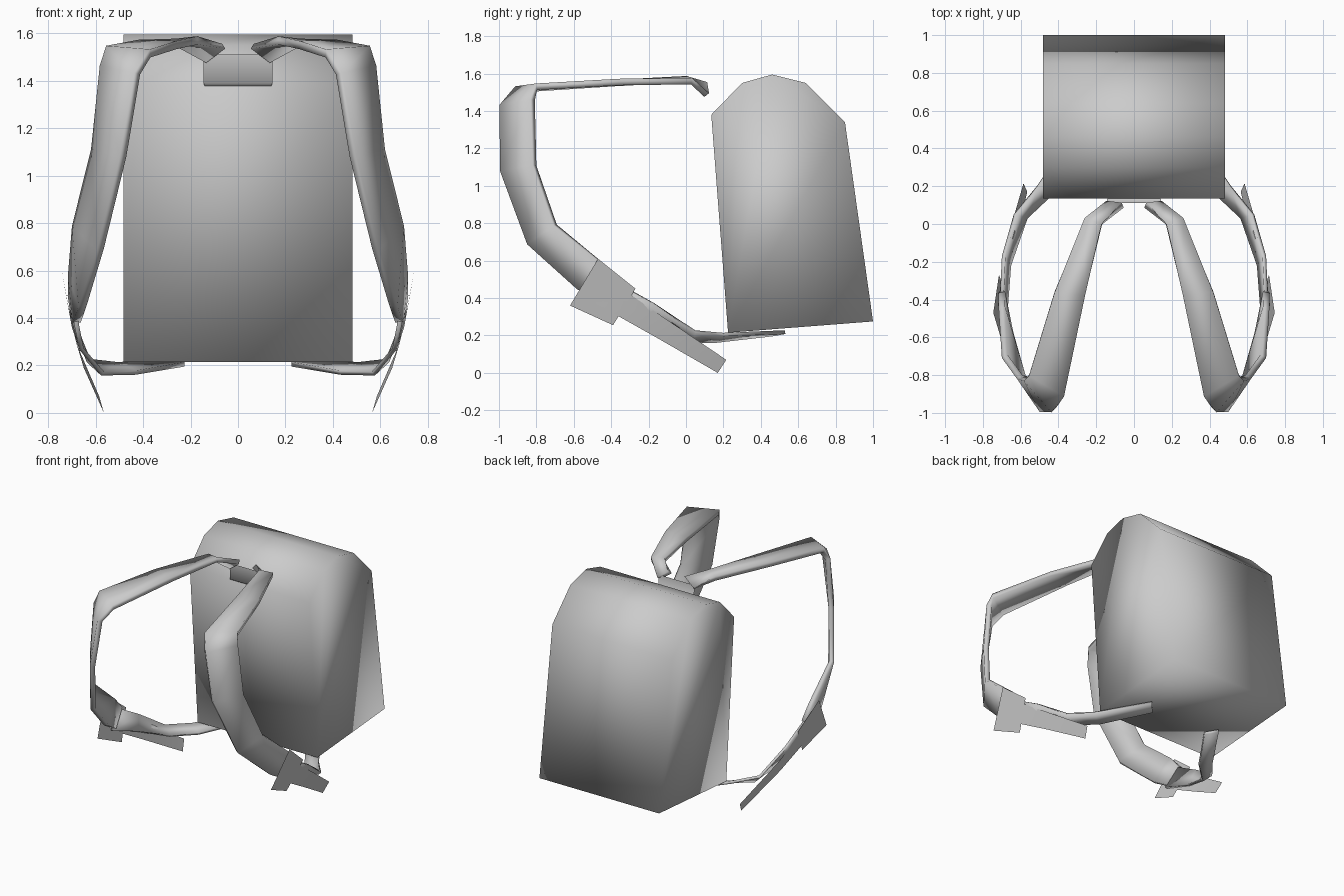
import bpy, bmesh
from mathutils import Vector

if "Cube" in bpy.data.objects:
    bpy.data.objects.remove(bpy.data.objects["Cube"])


def make_object(name, bm, mirror=False):
    """Finish a bmesh as a smooth-shaded object, optionally mirrored in x."""
    bmesh.ops.recalc_face_normals(bm, faces=bm.faces)
    for f in bm.faces:
        f.smooth = True
    me = bpy.data.meshes.new(name)
    bm.to_mesh(me)
    bm.free()
    ob = bpy.data.objects.new(name, me)
    bpy.context.collection.objects.link(ob)
    if mirror:
        mod = ob.modifiers.new("mirror", 'MIRROR')
        mod.use_mirror_merge = False
    return ob


def band(name, rows, thick):
    """Box-section strap through rows of (edge A, edge B), mirrored."""
    bm = bmesh.new()
    pairs = [(Vector(a), Vector(b)) for a, b in rows]
    mids = [(a + b) / 2 for a, b in pairs]
    rings = []
    for i, (a, b) in enumerate(pairs):
        along = mids[min(i + 1, len(mids) - 1)] - mids[max(i - 1, 0)]
        n = along.cross(b - a).normalized() * thick / 2
        rings.append([bm.verts.new(p) for p in (a - n, b - n, b + n, a + n)])
    for r, s in zip(rings, rings[1:]):
        for k in range(4):
            j = (k + 1) % 4
            bm.faces.new((r[k], r[j], s[j], s[k]))
    bm.faces.new(rings[0])
    bm.faces.new(rings[-1])
    return make_object(name, bm, True)


def sheet(name, rows, mirror):
    """Thin sheet through rows of two points."""
    bm = bmesh.new()
    vs = [[bm.verts.new(p) for p in r] for r in rows]
    for r, s in zip(vs, vs[1:]):
        bm.faces.new((r[0], r[1], s[1], s[0]))
    return make_object(name, bm, mirror)


# Pack body: side profile extruded across x
profile = [(0.135, 1.38), (0.30, 1.55), (0.46, 1.595), (0.64, 1.55),
           (0.85, 1.34), (1.0, 0.275), (0.225, 0.215)]
bm = bmesh.new()
side = bm.faces.new([bm.verts.new((-0.483, y, z)) for y, z in profile])
ext = bmesh.ops.extrude_face_region(bm, geom=[side], use_keep_orig=True)
moved = [v for v in ext["geom"] if isinstance(v, bmesh.types.BMVert)]
bmesh.ops.translate(bm, verts=moved, vec=(0.966, 0, 0))
make_object("pack_body", bm)

# Plate joining the straps to the body
sheet("strap_plate", [[(-0.145, 0.11, 1.51), (0.145, 0.11, 1.51)],
                      [(-0.145, 0.115, 1.39), (0.145, 0.115, 1.39)],
                      [(-0.14, 0.14, 1.375), (0.14, 0.14, 1.375)]], False)

# Padded shoulder straps
band("shoulder_strap", [
    ((0.06, 0.10, 1.545), (0.14, 0.11, 1.485)),
    ((0.17, 0.00, 1.57), (0.26, 0.03, 1.56)),
    ((0.26, -0.38, 1.55), (0.42, -0.36, 1.555)),
    ((0.37, -0.91, 1.515), (0.555, -0.80, 1.53)),
    ((0.425, -0.985, 1.43), (0.57, -0.82, 1.46)),
    ((0.485, -0.985, 1.08), (0.605, -0.81, 1.11)),
    ((0.58, -0.84, 0.69), (0.685, -0.70, 0.79)),
    ((0.655, -0.58, 0.45), (0.70, -0.44, 0.58)),
    ((0.68, -0.46, 0.38), (0.70, -0.36, 0.49))], 0.035)

# Lower webbing straps running under the pack
band("lower_strap", [
    ((0.68, -0.48, 0.37), (0.70, -0.40, 0.50)),
    ((0.66, -0.22, 0.27), (0.69, -0.17, 0.37)),
    ((0.57, 0.03, 0.165), (0.63, 0.05, 0.22)),
    ((0.43, 0.16, 0.17), (0.51, 0.20, 0.205)),
    ((0.225, 0.46, 0.205), (0.29, 0.53, 0.218))], 0.02)

# Buckles and loose webbing tails
sheet("buckle", [[(0.70, -0.62, 0.36), (0.745, -0.47, 0.61)],
                 [(0.665, -0.39, 0.255), (0.715, -0.27, 0.45)]], True)
sheet("strap_tail", [[(0.70, -0.48, 0.37), (0.72, -0.43, 0.51)],
                     [(0.65, -0.16, 0.19), (0.68, -0.11, 0.29)],
                     [(0.565, 0.17, 0.0), (0.585, 0.215, 0.07)]], True)
